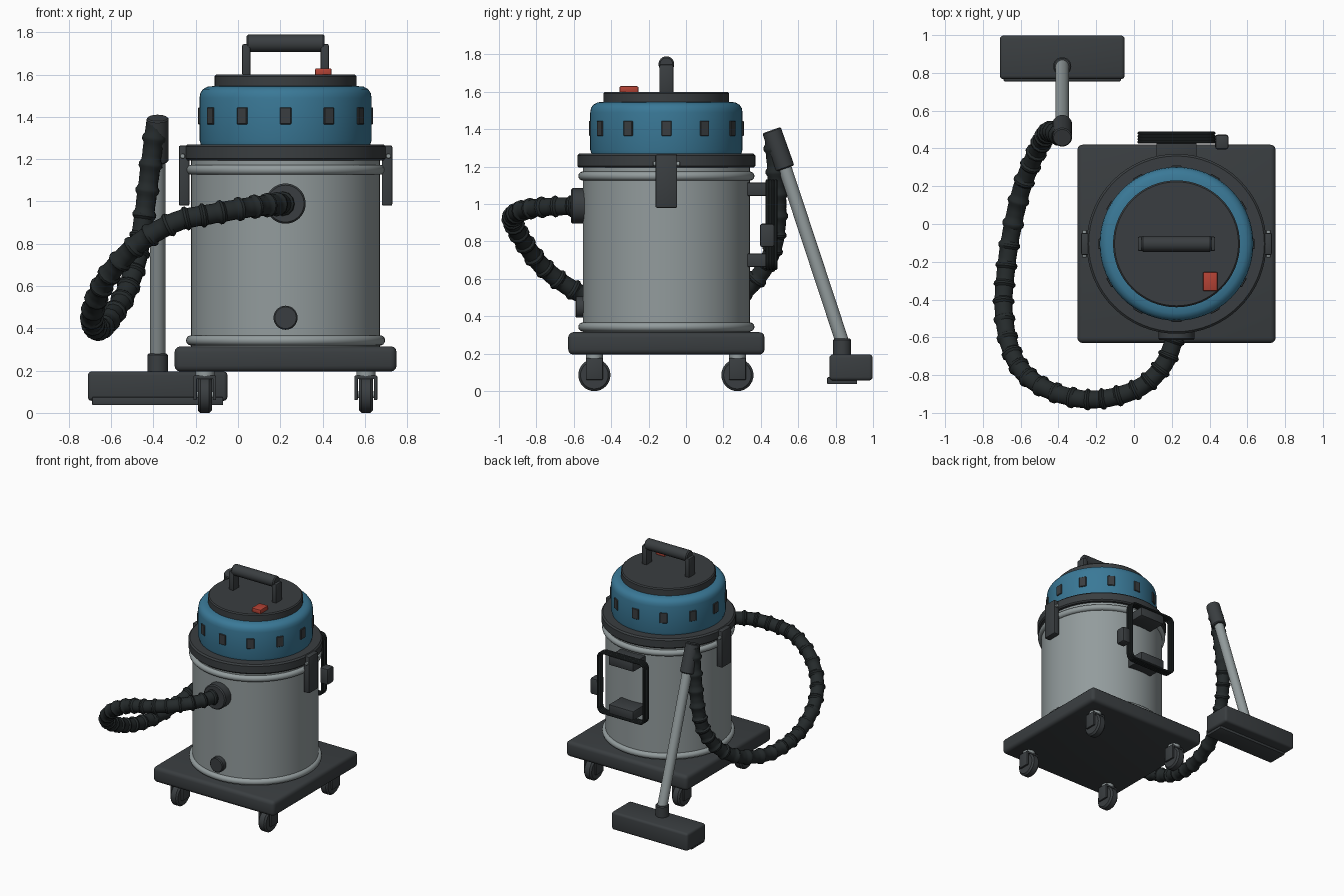
import bpy, bmesh, math
from mathutils import Vector, Matrix

if "Cube" in bpy.data.objects:
    bpy.data.objects.remove(bpy.data.objects["Cube"])

CX, CY = 0.225, -0.105  # drum axis


def material(name, rgb):
    m = bpy.data.materials.new(name)
    m.diffuse_color = (*rgb, 1)
    m.use_nodes = True
    m.node_tree.nodes["Principled BSDF"].inputs["Base Color"].default_value = m.diffuse_color
    return m


DARK = material("dark_plastic", (0.042, 0.048, 0.052))
RUBBER = material("hose_rubber", (0.018, 0.023, 0.024))
STEEL = material("steel", (0.29, 0.33, 0.335))
BLUE = material("blue_plastic", (0.042, 0.19, 0.31))
RED = material("red_plastic", (0.45, 0.055, 0.035))


def finish(ob, mat):
    ob.data.materials.clear()
    ob.data.materials.append(mat)
    bpy.ops.object.select_all(action='DESELECT')
    ob.select_set(True)
    bpy.context.view_layer.objects.active = ob
    bpy.ops.object.shade_smooth_by_angle(angle=math.radians(35))
    return ob


def from_bmesh(name, bm, mat):
    bmesh.ops.recalc_face_normals(bm, faces=bm.faces)
    me = bpy.data.meshes.new(name)
    bm.to_mesh(me)
    bm.free()
    ob = bpy.data.objects.new(name, me)
    bpy.context.collection.objects.link(ob)
    return finish(ob, mat)


def box(name, lo, hi, mat, bevel=0.008, seg=2, matrix=None):
    """Bevelled box between two corners."""
    lo, hi = Vector(lo), Vector(hi)
    bm = bmesh.new()
    bmesh.ops.create_cube(bm, size=1, matrix=Matrix.Translation((lo + hi) / 2)
                          @ Matrix.Diagonal((*(hi - lo), 1)))
    if bevel:
        bmesh.ops.bevel(bm, geom=bm.edges[:], offset=bevel, segments=seg,
                        profile=0.5, affect='EDGES')
    if matrix:
        bm.transform(matrix)
    return from_bmesh(name, bm, mat)


def lathe(name, profile, mat, matrix=None, n=64):
    """Revolve (radius, height) points about z and cap both ends."""
    bm = bmesh.new()
    rings = [[bm.verts.new((r * math.cos(2 * math.pi * i / n),
                            r * math.sin(2 * math.pi * i / n), z))
              for i in range(n)] for r, z in profile]
    for a, b in zip(rings, rings[1:]):
        for i in range(n):
            j = (i + 1) % n
            bm.faces.new((a[i], a[j], b[j], b[i]))
    bm.faces.new(rings[0])
    bm.faces.new(rings[-1])
    bm.transform(matrix or Matrix.Translation((CX, CY, 0)))
    return from_bmesh(name, bm, mat)


def rod(name, p, q, r, mat, bevel=0.006, n=32):
    """Cylinder with softened ends from p to q."""
    p, q = Vector(p), Vector(q)
    d = q - p
    m = Matrix.Translation(p) @ d.to_track_quat('Z', 'Y').to_matrix().to_4x4()
    b, h = bevel, d.length
    return lathe(name, [(r - b, 0), (r, b), (r, h - b), (r - b, h)], mat, m, n)


def sweep(name, paths, r, mat, cyclic=False, res=4):
    """Tube along lists of (point, radius factor)."""
    cu = bpy.data.curves.new(name, 'CURVE')
    cu.dimensions = '3D'
    cu.bevel_depth, cu.bevel_resolution, cu.use_fill_caps = r, res, True
    for path in paths:
        s = cu.splines.new('POLY')
        s.points.add(len(path) - 1)
        s.use_cyclic_u = cyclic
        for pt, (co, f) in zip(s.points, path):
            pt.co, pt.radius = (*co, 1), f
    ob = bpy.data.objects.new(name, cu)
    bpy.context.collection.objects.link(ob)
    bpy.ops.object.select_all(action='DESELECT')
    ob.select_set(True)
    bpy.context.view_layer.objects.active = ob
    bpy.ops.object.convert(target='MESH')
    return finish(bpy.context.object, mat)


# Trolley base and casters
box("trolley_base", (-0.30, -0.63, 0.195), (0.75, 0.42, 0.315), DARK, 0.028, 3)
for x in (-0.157, 0.605):
    for y in (-0.49, 0.275):
        rod("caster_wheel", (x - 0.033, y, 0.086), (x + 0.033, y, 0.086), 0.086, DARK, 0.012)
        rod("caster_stem", (x, y, 0.165), (x, y, 0.2), 0.045, STEEL, 0.004)
        rod("caster_axle", (x - 0.05, y, 0.086), (x + 0.05, y, 0.086), 0.015, STEEL, 0.003, 16)
        box("caster_crown", (x - 0.052, y - 0.045, 0.16), (x + 0.052, y + 0.045, 0.177), DARK, 0.004)
        for s in (-1, 1):
            box("caster_fork", (x + s * 0.046 - 0.008, y - 0.045, 0.06),
                (x + s * 0.046 + 0.008, y + 0.045, 0.175), DARK, 0.004)

# Drum with rolled rims
lathe("drum", [(0.447, 0.31), (0.447, 1.2)], STEEL)
for z in (0.343, 1.15):
    bpy.ops.mesh.primitive_torus_add(location=(CX, CY, z), major_radius=0.447, minor_radius=0.024,
                                     major_segments=64, minor_segments=14)
    bpy.context.object.name = "drum_rim"
    finish(bpy.context.object, STEEL)

# Motor head
lathe("head_collar", [(0.467, 1.195), (0.476, 1.204), (0.476, 1.259), (0.465, 1.27)], DARK)
lathe("motor_housing", [(0.398, 1.26), (0.407, 1.29), (0.407, 1.49), (0.403, 1.513),
                        (0.391, 1.531), (0.368, 1.544), (0.33, 1.546)], BLUE)
lathe("top_cap", [(0.336, 1.53), (0.336, 1.592), (0.328, 1.60)], DARK)
for k in range(12):
    m = Matrix.Translation((CX, CY, 0)) @ Matrix.Rotation(k * math.pi / 6, 4, 'Z')
    box("vent", (0.38, -0.027, 1.365), (0.414, 0.027, 1.445), DARK, 0.003, 1, m)
box("power_switch", (0.365, -0.355, 1.595), (0.442, -0.255, 1.63), RED, 0.006)

# Carry handle
for s in (-1, 1):
    x = CX + s * 0.185
    box("handle_post", (x - 0.02, CY - 0.038, 1.595), (x + 0.02, CY + 0.038, 1.745), DARK)
rod("handle_bar", (CX - 0.185, CY, 1.748), (CX + 0.185, CY, 1.748), 0.042, DARK, 0.008)

# Side latches with pins
for s in (-1, 1):
    xs = sorted((CX + s * 0.455, CX + s * 0.505))
    box("latch", (xs[0], CY - 0.058, 0.98), (xs[1], CY + 0.058, 1.265), DARK)
    rod("latch_pin", (CX + s * 0.487, CY - 0.072, 1.215), (CX + s * 0.487, CY + 0.072, 1.215),
        0.012, STEEL, 0.002, 16)

# Hose port and drain plug
rod("hose_port", (CX, -0.50, 0.99), (CX, -0.615, 0.99), 0.095, DARK, 0.008, 48)
rod("drain_plug", (CX, -0.50, 0.45), (CX, -0.592, 0.45), 0.057, DARK)

# Cord hooks, wound cord and plug
for z in (0.70, 1.08):
    box("cord_hook", (CX - 0.107, 0.325, z - 0.036), (CX + 0.107, 0.483, z + 0.036), DARK)
loops = []
for k in range(4):
    y, c, loop = 0.434 + 0.0155 * k, 0.04, []
    for q, (sx, sz) in enumerate(((1, 1), (-1, 1), (-1, -1), (1, -1))):
        for a in range(5):
            t = (q + a / 4) * math.pi / 2
            loop.append(((CX + sx * (0.198 - c) + c * math.cos(t), y,
                          0.89 + sz * (0.234 - c) + c * math.sin(t)), 1))
    loops.append(loop)
sweep("power_cord", loops, 0.009, RUBBER, True, 2)
box("cord_plug", (0.43, 0.395, 0.77), (0.50, 0.473, 0.895), DARK, 0.012)

# Ribbed hose: spline through guide points, with a rib bump every half span
guide = [Vector(p) for p in (
    (.225, -.58, .99), (.16, -.74, .985), (.04, -.86, .97), (-.13, -.92, .94), (-.29, -.925, .905),
    (-.46, -.875, .81), (-.59, -.78, .68), (-.66, -.64, .565), (-.69, -.45, .465), (-.68, -.265, .41),
    (-.65, -.05, .40), (-.595, .185, .46), (-.53, .35, .57), (-.48, .45, .72), (-.45, .487, .89),
    (-.42, .485, 1.12), (-.388, .465, 1.37))]
guide = [2 * guide[0] - guide[1]] + guide + [2 * guide[-1] - guide[-2]]
path = []
for a, b, c, d in zip(guide, guide[1:], guide[2:], guide[3:]):
    for t, f in ((0, 1), (.13, 1), (.19, 1.2), (.25, 1.2), (.31, 1), (.40, .98),
                 (.5, 1), (.63, 1), (.69, 1.2), (.75, 1.2), (.81, 1), (.90, .98)):
        p = 0.5 * (2 * b + (c - a) * t + (2 * a - 5 * b + 4 * c - d) * t * t
                   + (3 * b - a - 3 * c + d) * t ** 3)
        path.append((p, f))
path.append((guide[-2], 1))
sweep("hose", [path], 0.048, RUBBER)

# Wand, grip and floor head
rod("wand_grip", (-0.38, 0.457, 1.395), (-0.38, 0.53, 1.19), 0.052, DARK)
rod("wand_tube", (-0.38, 0.51, 1.25), (-0.38, 0.84, 0.25), 0.036, STEEL)
rod("head_neck", (-0.38, 0.835, 0.18), (-0.38, 0.835, 0.28), 0.048, DARK)
box("floor_head", (-0.71, 0.767, 0.057), (-0.05, 0.998, 0.196), DARK, 0.018, 3)
box("head_sole", (-0.69, 0.755, 0.037), (-0.07, 0.915, 0.075), DARK, 0.005)
